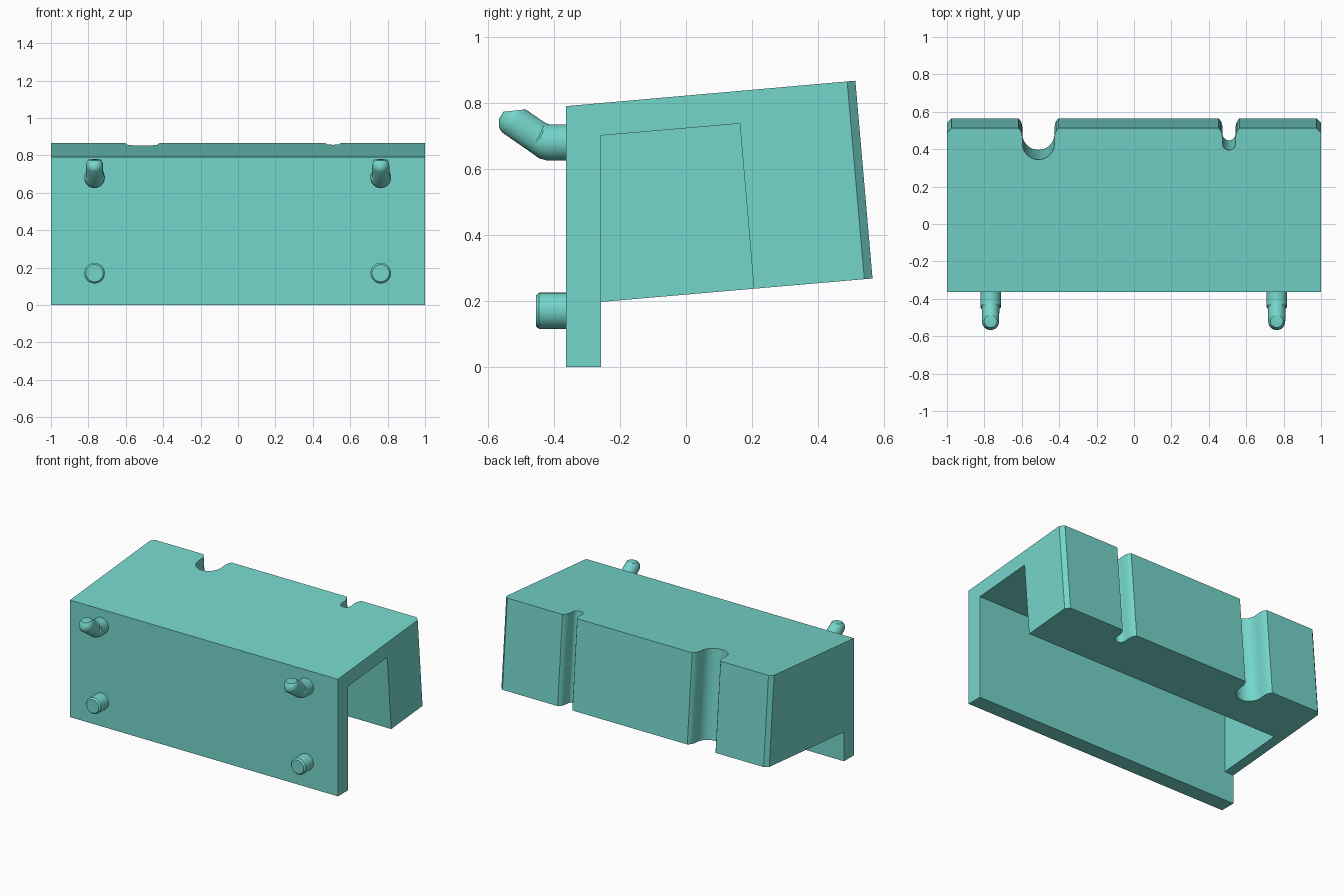
import bpy, bmesh
from math import pi, cos, sin, radians
from mathutils import Vector

if "Cube" in bpy.data.objects:
    bpy.data.objects.remove(bpy.data.objects["Cube"])

teal = bpy.data.materials.new("teal")
teal.diffuse_color = (.175, .67, .595, 1)
teal.use_nodes = True
teal.node_tree.nodes["Principled BSDF"].inputs["Base Color"].default_value = teal.diffuse_color


def loft(name, rings):
    """Closed solid through rings of equal point count, capped at both ends."""
    bm = bmesh.new()
    loops = [[bm.verts.new(p) for p in r] for r in rings]
    n = len(loops[0])
    for a, b in zip(loops, loops[1:]):
        for i in range(n):
            j = (i + 1) % n
            bm.faces.new((a[i], a[j], b[j], b[i]))
    bm.faces.new(loops[0])
    bm.faces.new(loops[-1])
    bmesh.ops.recalc_face_normals(bm, faces=bm.faces)
    me = bpy.data.meshes.new(name)
    bm.to_mesh(me)
    bm.free()
    me.materials.append(teal)
    ob = bpy.data.objects.new(name, me)
    bpy.context.collection.objects.link(ob)
    return ob


def prism_x(name, profile, x0, x1):
    return loft(name, [[(x, y, z) for y, z in profile] for x in (x0, x1)])


def activate(ob):
    bpy.ops.object.select_all(action='DESELECT')
    ob.select_set(True)
    bpy.context.view_layer.objects.active = ob


def smooth(ob):
    activate(ob)
    bpy.ops.object.shade_smooth_by_angle(angle=radians(30))


def cut(ob, cutter):
    cutter.hide_render = True
    mod = ob.modifiers.new("cut", 'BOOLEAN')
    mod.operation = 'DIFFERENCE'
    mod.solver = 'EXACT'
    mod.object = cutter
    activate(ob)
    bpy.ops.object.modifier_apply(modifier=mod.name)
    bpy.data.objects.remove(cutter, do_unlink=True)


# Body: mounting plate with the tilted holder block
body = prism_x("holder_body", [(-.363, 0), (-.257, 0), (-.257, .197),
                               (.565, .268), (.513, .867), (-.363, .79)], -1, 1)

# Channel underneath, open at the right end, walled at the left
cut(body, prism_x("channel_cutter", [(-.257, .1), (-.257, .701),
                                     (.163, .737), (.2173, .1)], -.932, 1.1))

# Tilted frame of the back face: depth inward and distance downward
TOP = Vector((0, .513, .867))
DOWN = Vector((0, .052, -.599)).normalized()
INWARD = Vector((0, DOWN.z, -DOWN.y))


def tilted_prism(name, plan):
    return loft(name, [[TOP + INWARD * d + DOWN * s + Vector((x, 0, 0))
                        for x, d in plan] for s in (-.15, .75)])


# Rounded slots with softly flared mouths
for cx, r, depth in ((-.511, .086, .169), (.508, .035, .118)):
    flare = [(.02, -.05), (.02, 0), (.011, .012), (.004, .026), (0, .045)]
    arc = [(cx + r * cos(a), depth - r + r * sin(a))
           for a in (pi * i / 24 for i in range(25))]
    left = [(cx - r - w, d) for w, d in reversed(flare)]
    right = [(cx + r + w, d) for w, d in flare]
    cut(body, tilted_prism("slot_cutter", left + right + arc))

# Chamfered back corners
for s in (-1, 1):
    cut(body, tilted_prism("corner_cutter", [(s * .925, -.05), (s * 1.05, .075),
                                             (s * 1.05, -.05)]))
smooth(body)

# Hook side outline: lower point, upper point, half width
HOOK = [((-.34, .625), (-.34, .735), .055),
        ((-.42, .625), (-.415, .735), .055),
        ((-.445, .632), (-.418, .736), .055),
        ((-.463, .645), (-.422, .738), .053),
        ((-.470, .650), (-.426, .739), .047),
        ((-.558, .711), (-.474, .772), .046),
        ((-.567, .728), (-.481, .777), .045),
        ((-.566, .752), (-.484, .779), .041),
        ((-.553, .773), (-.487, .780), .034)]
PEG = [((-.34, .115), (-.34, .225), .055),
       ((-.445, .115), (-.445, .225), .055),
       ((-.455, .124), (-.455, .216), .046)]


def round_pin(name, cx, stations, n=32):
    rings = []
    for lo, hi, w in stations:
        lo, hi = Vector((cx, *lo)), Vector((cx, *hi))
        mid, half = (lo + hi) / 2, (hi - lo) / 2
        rings.append([mid + half * cos(a) + Vector((w * sin(a), 0, 0))
                      for a in (2 * pi * i / n for i in range(n))])
    smooth(loft(name, rings))


# Upper hooks and lower pegs
for side, cx in (("left", -.767), ("right", .763)):
    round_pin("upper_hook_" + side, cx, HOOK)
    round_pin("lower_peg_" + side, cx, PEG)
